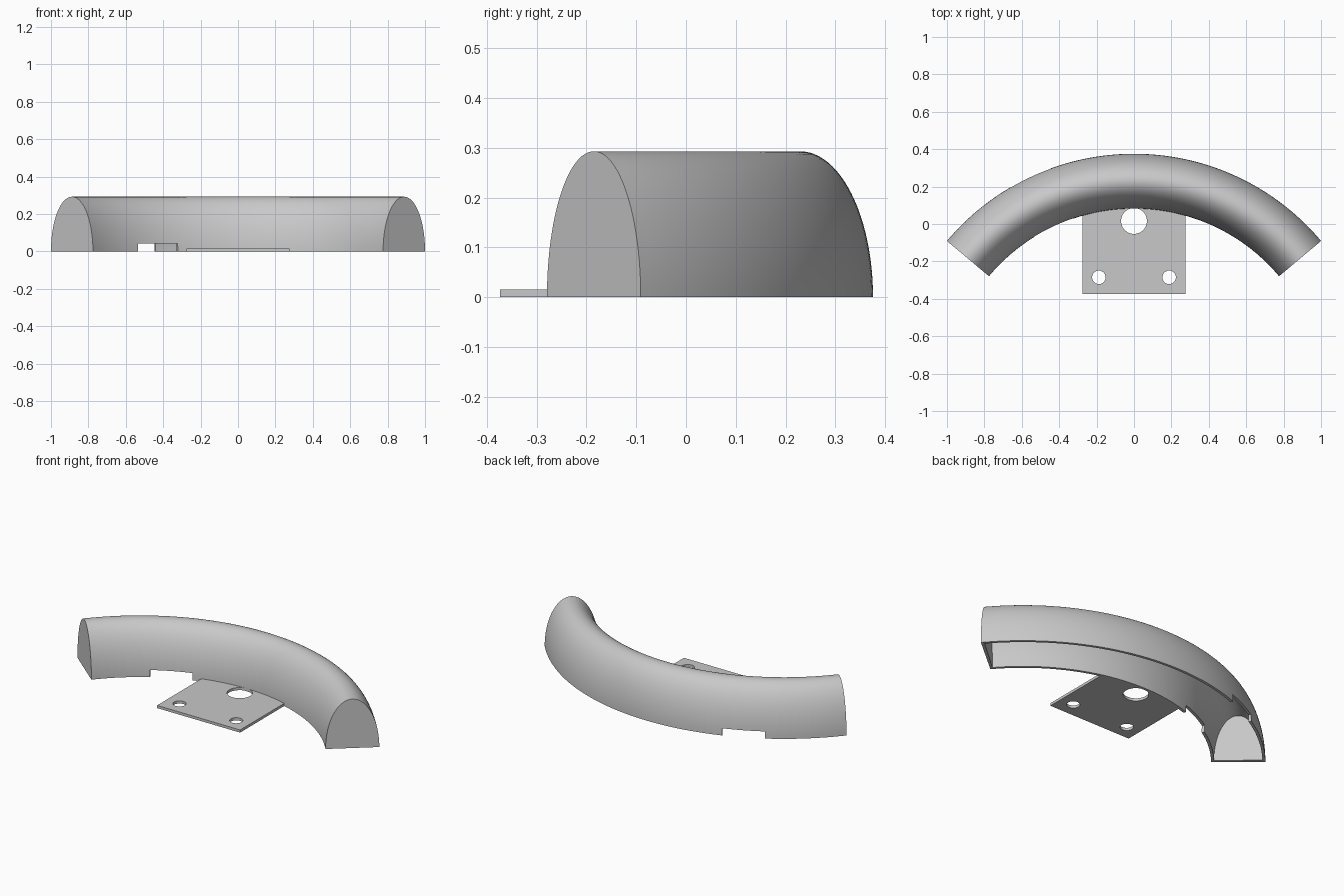
import bpy, bmesh
from math import sin, cos, pi, radians
from mathutils import Matrix

if "Cube" in bpy.data.objects:
    bpy.data.objects.remove(bpy.data.objects["Cube"], do_unlink=True)

CENTRE_Y = -0.93      # centre of the arc
R_MID = 1.159         # radius of the tube's centre line
HALF_W, HEIGHT = 0.1465, 0.293
WALL = 0.016
SWEEP = radians(50)

grey = bpy.data.materials.new("light grey")
grey.use_nodes = True
grey.diffuse_color = (0.58, 0.58, 0.58, 1)
grey.node_tree.nodes["Principled BSDF"].inputs["Base Color"].default_value = (0.58, 0.58, 0.58, 1)


def finish(name, bm):
    bmesh.ops.recalc_face_normals(bm, faces=bm.faces)
    mesh = bpy.data.meshes.new(name)
    bm.to_mesh(mesh)
    bm.free()
    obj = bpy.data.objects.new(name, mesh)
    bpy.context.collection.objects.link(obj)
    mesh.materials.append(grey)
    return obj


def on_arc(r, angle, z):
    return (r * sin(angle), CENTRE_Y + r * cos(angle), z)


def arc_solid(name, half_w, height, sweep, skirt=0.0, steps=72, segs=48):
    """Half-ellipse section swept along the arc, closed at both ends."""
    section = [(half_w * cos(pi * i / segs), height * sin(pi * i / segs)) for i in range(segs + 1)]
    if skirt:
        section = [(half_w, -skirt)] + section + [(-half_w, -skirt)]
    bm = bmesh.new()
    rings = []
    for s in range(steps + 1):
        angle = sweep * (2 * s / steps - 1)
        rings.append([bm.verts.new(on_arc(R_MID + u, angle, z)) for u, z in section])
    n = len(section)
    for a, b in zip(rings, rings[1:]):
        for i in range(n):
            j = (i + 1) % n
            bm.faces.new((a[i], a[j], b[j], b[i]))
    bm.faces.new(rings[0])
    bm.faces.new(rings[-1])
    return finish(name, bm)


def cylinder(name, x, y, radius):
    bm = bmesh.new()
    bmesh.ops.create_cone(bm, cap_ends=True, segments=48, radius1=radius, radius2=radius,
                          depth=0.2, matrix=Matrix.Translation((x, y, 0)))
    return finish(name, bm)


def cut(obj, cutters):
    bpy.ops.object.select_all(action='DESELECT')
    bpy.context.view_layer.objects.active = obj
    obj.select_set(True)
    for c in cutters:
        mod = obj.modifiers.new("cut", 'BOOLEAN')
        mod.operation, mod.solver, mod.object = 'DIFFERENCE', 'EXACT', c
        bpy.ops.object.modifier_apply(modifier=mod.name)
        bpy.data.objects.remove(c, do_unlink=True)
    bpy.ops.object.shade_smooth_by_angle(angle=radians(30))


# Curved hollow cover, open underneath, with closed ends
cover = arc_solid("curved_cover", HALF_W, HEIGHT, SWEEP)
cavity = arc_solid("cavity_cutter", HALF_W - WALL, HEIGHT - WALL, SWEEP - WALL / R_MID, skirt=0.05)

# Radial notch through both walls on the right
bm = bmesh.new()
bmesh.ops.create_cube(bm, size=1)
angle = radians(-25.2)
place = Matrix.Translation(on_arc(R_MID, angle, -0.029)) @ Matrix.Rotation(-angle, 4, 'Z')
bmesh.ops.transform(bm, verts=bm.verts, matrix=place @ Matrix.Diagonal((0.235, 0.45, 0.142, 1)))
notch = finish("notch_cutter", bm)
cut(cover, [cavity, notch])

# Mounting plate whose back edge follows the inner wall
bm = bmesh.new()
HALF_PLATE, R_BACK = 0.275, 1.02
outline = [(-HALF_PLATE, -0.373), (HALF_PLATE, -0.373)]
for i in range(17):
    x = HALF_PLATE * (1 - i / 8)
    outline.append((x, CENTRE_Y + (R_BACK ** 2 - x ** 2) ** 0.5))
base = bm.faces.new([bm.verts.new((x, y, 0)) for x, y in outline])
top = bmesh.ops.extrude_face_region(bm, geom=[base])
bmesh.ops.translate(bm, vec=(0, 0, WALL),
                    verts=[v for v in top["geom"] if isinstance(v, bmesh.types.BMVert)])
plate = finish("mounting_plate", bm)

# One cable hole and two screw holes
holes = [cylinder("cable_hole_cutter", 0, 0.016, 0.069)]
holes += [cylinder("screw_hole_cutter", side * 0.188, -0.285, 0.036) for side in (-1, 1)]
cut(plate, holes)
